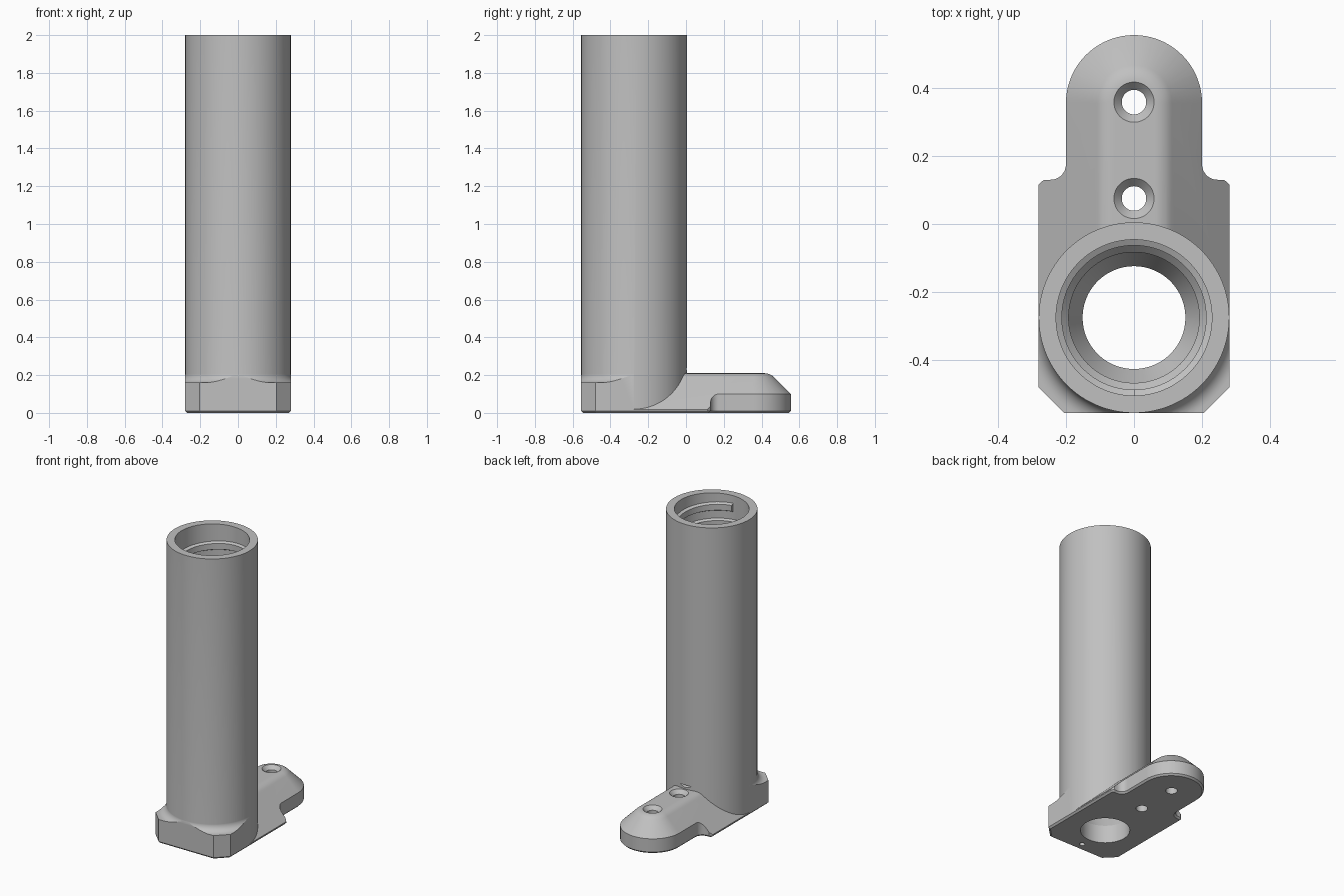
import bpy, bmesh, math
from mathutils import Vector

cube = bpy.data.objects.get("Cube")
if cube:
    bpy.data.objects.remove(cube)

TUBE_Y, TUBE_R = -0.275, 0.28
SEGS = 128

metal = bpy.data.materials.new("plain_grey")
metal.use_nodes = True
GREY = (0.53, 0.53, 0.53, 1)
metal.diffuse_color = GREY
metal.node_tree.nodes["Principled BSDF"].inputs["Base Color"].default_value = GREY


def finish(bm, name):
    bmesh.ops.remove_doubles(bm, verts=bm.verts, dist=1e-5)
    bmesh.ops.recalc_face_normals(bm, faces=bm.faces)
    mesh = bpy.data.meshes.new(name)
    bm.to_mesh(mesh)
    bm.free()
    mesh.materials.append(metal)
    obj = bpy.data.objects.new(name, mesh)
    bpy.context.collection.objects.link(obj)
    return obj


def lathe(name, profile, y, segs=SEGS):
    """Spin an (r, z) profile that starts and ends on the axis."""
    bm = bmesh.new()
    vs = [bm.verts.new((r, y, z)) for r, z in profile]
    es = [bm.edges.new(pair) for pair in zip(vs, vs[1:])]
    bmesh.ops.spin(bm, geom=vs + es, cent=(0, y, 0), axis=(0, 0, 1),
                   angle=math.tau, steps=segs)
    return finish(bm, name)


def combine(target, tool, operation):
    mod = target.modifiers.new(operation, 'BOOLEAN')
    mod.object, mod.operation, mod.solver = tool, operation, 'EXACT'
    bpy.context.view_layer.objects.active = target
    bpy.ops.object.modifier_apply(modifier=mod.name)
    bpy.data.objects.remove(tool)


def arc(cx, cy, r, a0, a1, n):
    return [(cx + r * math.cos(math.radians(a0 + (a1 - a0) * i / n)),
             cy + r * math.sin(math.radians(a0 + (a1 - a0) * i / n)))
            for i in range(n + 1)]


# Base outline: clipped front corners, narrow round-ended arm at the back
W = TUBE_R + 0.0008
half = [(0.205, -0.5558), (W, -0.48), (W, 0.115), (0.265, 0.13)]
half += arc(0.245, 0.175, 0.045, 270, 180, 8)
half += arc(0, 0.355, 0.2, 0, 90, 24)
outline = half + [(-x, y) for x, y in reversed(half[:-1])]
bm = bmesh.new()
floor = bm.faces.new([bm.verts.new((x, y, 0)) for x, y in outline])
rim = list(floor.edges)
up = bmesh.ops.extrude_face_region(bm, geom=[floor], use_keep_orig=True)
bmesh.ops.translate(bm, vec=(0, 0, 0.3),
                    verts=[g for g in up["geom"] if isinstance(g, bmesh.types.BMVert)])
bmesh.ops.recalc_face_normals(bm, faces=bm.faces)
bmesh.ops.bevel(bm, geom=rim, offset=0.011, segments=1, affect='EDGES')
body = finish(bm, "tube_mount")

# Front block top: flat shelf with a fillet flaring out of the tube
flare = [(0, -0.05), (0.6, -0.05), (0.6, 0.16)]
flare += arc(0.3295, 0.21, 0.05, 270, 180, 8)
shelf = lathe("front_shelf", flare + [(0.26, 0.25), (0, 0.25)], TUBE_Y)
bm = bmesh.new()
bmesh.ops.create_cube(bm, size=2)
bmesh.ops.translate(bm, verts=bm.verts, vec=(0, TUBE_Y - 1, 0))
combine(shelf, finish(bm, "front_half"), 'INTERSECT')

# Arm roof: sloped sides around a round-ended ridge with a softened top edge
soft = arc(0.06, 0.21 - 0.0724, 0.0724, 90, 45, 6)
bm = bmesh.new()
for d, z in soft + [(0.35, -0.05)]:
    for x, y in arc(0, 0.355, d, 0, 180, 48) + [(d, -0.3), (-d, -0.3)]:
        bm.verts.new((x, y, z))
    if z < 0:
        bm.verts.ensure_lookup_table()
hull = bmesh.ops.convex_hull(bm, input=bm.verts)
bmesh.ops.dissolve_limit(bm, angle_limit=0.001, verts=bm.verts, edges=bm.edges)
roof = finish(bm, "arm_roof")
combine(shelf, roof, 'UNION')
combine(body, shelf, 'INTERSECT')

# Tall tube
tube = lathe("tube", [(0, 0.02), (TUBE_R, 0.02), (TUBE_R, 2), (0, 2)], TUBE_Y)
combine(body, tube, 'UNION')

# Stepped bore with a tapered seat at the bottom
bore = lathe("bore", [(0, -0.1), (0.151, -0.1), (0.151, 0.12), (0.192, 0.2),
                      (0.192, 1.5), (0.229, 1.54), (0.229, 2.1), (0, 2.1)], TUBE_Y)
combine(body, bore, 'DIFFERENCE')

# Countersunk screw holes in the arm
for y in (0.075, 0.358):
    hole = lathe("screw_hole", [(0, -0.1), (0.036, -0.1), (0.036, 0.185),
                                (0.084, 0.237), (0, 0.237)], y, 48)
    combine(body, hole, 'DIFFERENCE')

# Small locating hole under the front
pin = lathe("pin_hole", [(0, -0.1), (0.017, -0.1), (0.017, 0.06), (0, 0.06)], -0.495, 32)
combine(body, pin, 'DIFFERENCE')

# Internal screw thread near the mouth
PITCH, TURNS = 0.11, 4
bm = bmesh.new()
section = [(0.24, -0.035), (0.212, -0.02), (0.212, 0.02), (0.24, 0.035)]
vs = [bm.verts.new((0, TUBE_Y - r, 1.92 + z)) for r, z in section]
start = bm.faces.new(vs)
bmesh.ops.spin(bm, geom=[start], cent=(0, TUBE_Y, 0), axis=(0, 0, 1),
               dvec=(0, 0, -PITCH / 96), angle=math.tau * TURNS,
               steps=96 * TURNS, use_duplicate=False)
thread = finish(bm, "inner_thread")

# Smooth curved faces, keep machined edges crisp
for obj in (body, thread):
    bpy.ops.object.select_all(action='DESELECT')
    obj.select_set(True)
    bpy.context.view_layer.objects.active = obj
    bpy.ops.object.shade_smooth_by_angle(angle=math.radians(25))
